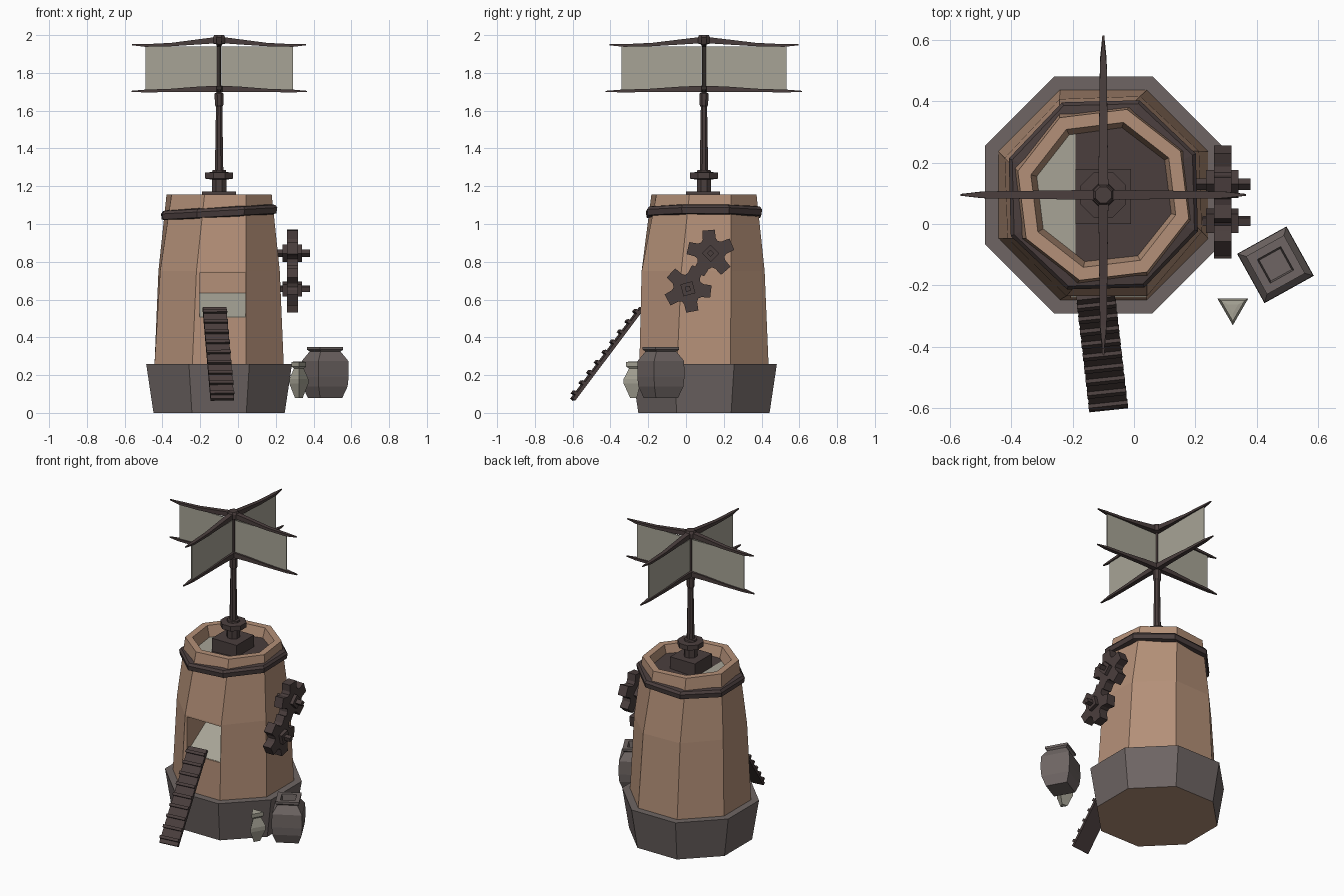
import bpy, bmesh, math
from mathutils import Matrix, Vector

if "Cube" in bpy.data.objects:
    bpy.data.objects.remove(bpy.data.objects["Cube"])

CX, CY = -0.1, 0.095  # tower axis


def material(name, rgb):
    m = bpy.data.materials.new(name)
    lin = [((c / 255 + 0.055) / 1.055) ** 2.4 for c in rgb]
    m.diffuse_color = (*lin, 1)
    m.use_nodes = True
    m.node_tree.nodes["Principled BSDF"].inputs["Base Color"].default_value = m.diffuse_color
    return m


TAN = material("tan_clay", (180, 144, 120))
STONE = material("grey_stone", (110, 101, 99))
DARK = material("dark_wood", (74, 62, 61))
CLOTH = material("pale_cloth", (167, 164, 150))


def finish(name, bm, *mats):
    bmesh.ops.recalc_face_normals(bm, faces=bm.faces)
    me = bpy.data.meshes.new(name)
    bm.to_mesh(me)
    bm.free()
    for m in mats:
        me.materials.append(m)
    ob = bpy.data.objects.new(name, me)
    bpy.context.collection.objects.link(ob)
    return ob


def loft(bm, rings):
    """Skin closed rings of points and cap both ends."""
    vs = [[bm.verts.new(p) for p in r] for r in rings]
    n = len(vs[0])
    for a, b in zip(vs, vs[1:]):
        for i in range(n):
            j = (i + 1) % n
            bm.faces.new((a[i], a[j], b[j], b[i]))
    bm.faces.new(vs[0][::-1])
    bm.faces.new(vs[-1])
    return vs


def polygon(z, r, n, turn, cx=CX, cy=CY):
    return [(cx + r * math.cos(math.radians(turn + 360 * i / n)),
             cy + r * math.sin(math.radians(turn + 360 * i / n)), z) for i in range(n)]


def turned(name, profile, n, turn, mat, cx=CX, cy=CY):
    bm = bmesh.new()
    loft(bm, [polygon(z, r, n, turn, cx, cy) for z, r in profile])
    return finish(name, bm, mat)


def box(name, size, mat, matrix):
    bm = bmesh.new()
    bmesh.ops.create_cube(bm, size=1)
    bmesh.ops.scale(bm, vec=size, verts=bm.verts)
    bmesh.ops.transform(bm, matrix=matrix, verts=bm.verts)
    return finish(name, bm, mat)


# Stone base, with a clay underside
base = turned("stone_base", [(0, 0.376), (0.26, 0.418), (0.26, 0.36)], 8, 22.5, STONE)
base.data.materials.append(TAN)
for f in base.data.polygons:
    if f.center.z < 0.01:
        f.material_index = 1

# Twisting eight-sided tower with a sunken roof
bm = bmesh.new()
tower_rings = loft(bm, [polygon(z, r, 8, 22.5 + t) for z, r, t in (
    (0.02, 0.36, 0), (0.26, 0.37, 0), (0.75, 0.343, 2), (1.155, 0.289, 7),
    (1.155, 0.245, 7), (1.085, 0.225, 7))])
for i in (5, 6):  # wall stands upright around the doorway
    tower_rings[2][i].co.y = -0.235
tower = finish("tower", bm, TAN, CLOTH)
for f in tower.data.polygons:
    if f.normal.z > 0.9 and 1.0 < f.center.z < 1.1:
        f.material_index = 1

# Doorway recess with a sloping floor
bm = bmesh.new()
loft(bm, [[(x, -0.32, 0.455), (x, -0.04, 0.63), (x, -0.04, 0.74), (x, -0.32, 0.74)]
          for x in (-0.205, 0.04)])
cutter = finish("doorway_cutter", bm, TAN)
cutter.hide_render = True
mod = tower.modifiers.new("doorway", 'BOOLEAN')
mod.operation, mod.solver, mod.object = 'DIFFERENCE', 'EXACT', cutter
bpy.context.view_layer.objects.active = tower
bpy.ops.object.modifier_apply(modifier=mod.name)
bpy.data.objects.remove(cutter)
bm = bmesh.new()
loft(bm, [[(x, -0.238, 0.5), (x, -0.238, 0.508), (x, -0.041, 0.634), (x, -0.041, 0.626)]
          for x in (-0.204, 0.039)])
finish("doorway_floor", bm, CLOTH)

# Tilted band near the top of the tower
bm = bmesh.new()
band = [(1.035, 0.30), (1.04, 0.325), (1.07, 0.33), (1.085, 0.318), (1.09, 0.285)]
loft(bm, [polygon(z, r, 8, 24) for z, r in band])
for v in bm.verts:
    v.co.z += 0.055 * (v.co.x - CX)
finish("tower_band", bm, DARK)

# Mast on its stepped foot
box("mast_foot", (0.18, 0.18, 0.09), DARK, Matrix.Translation((CX, CY - 0.005, 1.127)))
turned("mast", [(1.16, 0.041), (1.235, 0.041), (1.24, 0.08), (1.272, 0.08), (1.275, 0.04),
                (1.285, 0.038), (1.287, 0.024), (1.62, 0.018), (1.63, 0.024), (1.69, 0.026),
                (1.7, 0.011), (1.95, 0.011), (1.955, 0.036), (1.985, 0.036), (2.0, 0.028)],
       8, 22.5, DARK)


# Crossed sails, each between two swooping spars
def spar(name, half, heights, turn):
    bm = bmesh.new()
    rings = []
    shape = list(zip((0, 0.22, 0.55, 0.85, 1), heights, (0.034, 0.03, 0.026, 0.022, 0.006),
                     (0.034, 0.028, 0.018, 0.014, 0.006)))
    for s, part in ((-1, shape[:0:-1]), (1, shape)):
        for u, z, w, h in part:
            rings.append([(s * u * half, a * w / 2, z + b * h / 2)
                          for a, b in ((-1, -1), (1, -1), (1, 1), (-1, 1))])
    loft(bm, rings)
    place = Matrix.Translation((CX, CY, 0)) @ Matrix.Rotation(turn, 4, 'Z')
    bmesh.ops.transform(bm, matrix=place, verts=bm.verts)
    finish(name, bm, DARK)


for label, turn, sail, low, high in (("x", 0, 0.39, 0.465, 0.46),
                                     ("y", math.pi / 2, 0.437, 0.52, 0.5)):
    spar("lower_spar_" + label, low, (1.715, 1.714, 1.707, 1.704, 1.702), turn)
    spar("upper_spar_" + label, high, (1.975, 1.965, 1.95, 1.945, 1.949), turn)
    for s in (-1, 1):
        place = (Matrix.Translation((CX, CY, 1.825)) @ Matrix.Rotation(turn, 4, 'Z')
                 @ Matrix.Translation((s * (sail + 0.012) / 2, 0, 0)))
        box("sail_" + label, (sail - 0.012, 0.006, 0.23), CLOTH, place)

# Ladder: sloping board with raised rungs
top, foot = Vector((-0.125, -0.235, 0.555)), Vector((-0.083, -0.6, 0.07))
along = (top - foot).normalized()
across = (Vector((1, 0.1, 0)) - along * along.dot(Vector((1, 0.1, 0)))).normalized()
out = across.cross(along)
frame = Matrix((across, along, out)).transposed().to_4x4()
box("ladder_board", (0.125, (top - foot).length, 0.018), DARK,
    Matrix.Translation((top + foot) / 2) @ frame)
for i in range(9):
    p = foot.lerp(top, (i + 0.5) / 9) + out * 0.013
    box("ladder_rung", (0.128, 0.018, 0.022), DARK, Matrix.Translation(p) @ frame)


# Two meshing five-toothed gears on the right wall
def prism_x(name, pts, x0, x1, cy, cz):
    bm = bmesh.new()
    loft(bm, [[(x, cy + r * math.cos(math.radians(a)), cz + r * math.sin(math.radians(a)))
               for r, a in pts] for x in (x0, x1)])
    finish(name, bm, DARK)


for label, y, z, turn in (("upper", 0.13, 0.845, 95), ("lower", 0.01, 0.657, 65)):
    teeth = [(r, turn + 72 * k + d) for k in range(5)
             for r, d in ((0.075, -36), (0.085, -24), (0.127, -15), (0.127, 15), (0.085, 24))]
    square = [turn - 5 + 90 * k for k in range(4)]
    prism_x(label + "_gear", teeth, 0.26, 0.318, y, z)
    prism_x(label + "_gear_hub", [(0.046, a) for a in square], 0.235, 0.34, y, z)
    prism_x(label + "_gear_axle", [(0.019, a) for a in square], 0.18, 0.38, y, z)

# Square jar and small three-sided jar
turned("large_jar", [(0.08, 0.095), (0.14, 0.124), (0.19, 0.13), (0.275, 0.128), (0.325, 0.085),
                     (0.335, 0.1), (0.35, 0.1), (0.35, 0.062), (0.31, 0.055)],
       4, 74, STONE, 0.461, -0.133)
turned("small_jar", [(0.08, 0.024), (0.155, 0.058), (0.18, 0.058), (0.235, 0.03), (0.245, 0.045),
                     (0.27, 0.045), (0.272, 0.02)], 3, -90, CLOTH, 0.322, -0.272)
